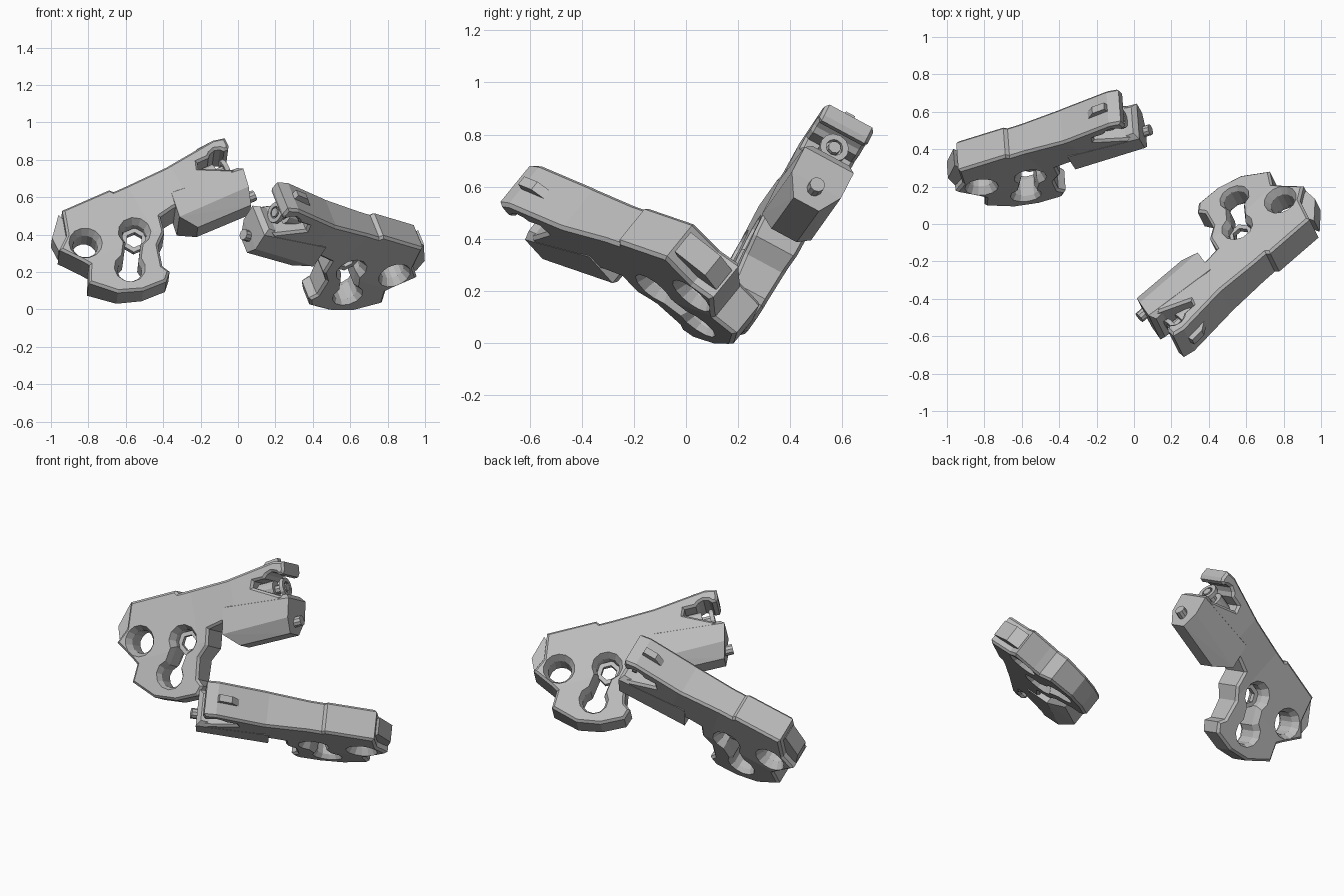
import bpy, bmesh, math
from mathutils import Vector, Matrix

if "Cube" in bpy.data.objects:
    bpy.data.objects.remove(bpy.data.objects["Cube"])

grey = bpy.data.materials.new("plain grey")
grey.use_nodes = True
tone = (0.5, 0.5, 0.5, 1)
grey.diffuse_color = tone
grey.node_tree.nodes["Principled BSDF"].inputs["Base Color"].default_value = tone


def finish(bm, name):
    bmesh.ops.recalc_face_normals(bm, faces=bm.faces)
    mesh = bpy.data.meshes.new(name)
    bm.to_mesh(mesh)
    bm.free()
    mesh.materials.append(grey)
    obj = bpy.data.objects.new(name, mesh)
    bpy.context.collection.objects.link(obj)
    return obj


def loft(layers, name):
    """Join equal-length outlines stacked along the thickness axis."""
    bm = bmesh.new()
    rings = [[bm.verts.new((x, y, z)) for x, y in pts] for z, pts in layers]
    for a, b in zip(rings, rings[1:]):
        for i in range(len(a)):
            j = (i + 1) % len(a)
            bm.faces.new((a[i], a[j], b[j], b[i]))
    bm.faces.new(rings[0])
    bm.faces.new(rings[-1])
    return finish(bm, name)


def hull(points, name):
    """Convex solid from points mirrored across the middle plane."""
    bm = bmesh.new()
    for x, y, z in points:
        for side in (z, -z):
            bm.verts.new((x, y, side))
    bmesh.ops.convex_hull(bm, input=bm.verts)
    bmesh.ops.dissolve_limit(bm, angle_limit=0.02, verts=bm.verts, edges=bm.edges)
    return finish(bm, name)


def rod(x0, x1, y, r, sides, name):
    bm = bmesh.new()
    place = Matrix.Translation(((x0 + x1) / 2, y, 0)) @ Matrix.Rotation(math.pi / 2, 4, 'Y')
    bmesh.ops.create_cone(bm, cap_ends=True, segments=sides, radius1=r, radius2=r,
                          depth=x1 - x0, matrix=place)
    return finish(bm, name)


def ring(centre, major, minor, sides, turn, name):
    """Faceted ring with a square section."""
    bm = bmesh.new()
    loops = []
    for i in range(sides):
        a = math.tau * i / sides
        loops.append([bm.verts.new(Matrix.Translation(centre) @ turn @ Vector(
            ((major + dr) * math.cos(a), (major + dr) * math.sin(a), dz)))
            for dr, dz in ((-minor, -minor), (minor, -minor), (minor, minor), (-minor, minor))])
    for i in range(sides):
        a, b = loops[i], loops[(i + 1) % sides]
        for k in range(4):
            m = (k + 1) % 4
            bm.faces.new((a[k], a[m], b[m], b[k]))
    return finish(bm, name)


def arc(cx, cy, r, start, end, count):
    return [(cx + r * math.cos(start + (end - start) * i / count),
             cy + r * math.sin(start + (end - start) * i / count)) for i in range(count + 1)]


# Frame: side profile, barrel along x, up along y, thickness along z
profile = [(0, 0), (.285, 0), (.3, -.02), (.62, -.018), (.92, .018), (.985, .003),
           (.982, -.046), (.97, -.066), (.945, -.066), (.93, -.048), (.9, -.038),
           (.87, -.048), (.85, -.066), (.784, -.066), (.771, -.1), (.94, -.19), (.9, -.25),
           (.54, -.25), (.454, -.265), (.43, -.356), (.365, -.41), (.33, -.526), (.351, -.57),
           (.307, -.615), (.169, -.61), (.041, -.563), (-.075, -.447), (-.024, -.356),
           (-.047, -.317), (-.125, -.205), (-.05, -.145)]
bm = bmesh.new()
base = bm.faces.new([bm.verts.new((x, y, -1)) for x, y in profile])
top = bmesh.ops.extrude_face_region(bm, geom=[base])["geom"]
bmesh.ops.translate(bm, vec=(0, 0, 2), verts=[g for g in top if isinstance(g, bmesh.types.BMVert)])
for place, normal in (((.38, 0, 0), (1, 0, 0)), ((.64, 0, 0), (1, 0, 0)),
                      ((0, -.335, 0), (0, 1, 0))):
    bmesh.ops.bisect_plane(bm, geom=bm.verts[:] + bm.edges[:] + bm.faces[:],
                           plane_co=place, plane_no=normal)
# The slide widens to the front and the grip narrows to the bottom
half = .092
for v in bm.verts:
    t = min(1, max(0, (v.co.x - .38) / .26))
    s = max(0, (-.335 - v.co.y) / .28)
    v.co.z *= half + .014 * t - .022 * s
bm.normal_update()
rim = [e for e in bm.edges if len(e.link_faces) == 2
       and sum(abs(f.normal.z) > .8 for f in e.link_faces) == 1]
bmesh.ops.bevel(bm, geom=rim, offset=.013, segments=1, affect='EDGES', clamp_overlap=True)
frame = finish(bm, "frame")


def cut_hole(outline):
    """Through hole with a wide chamfer on both sides; outline takes a size factor."""
    wide, tight = outline(1), outline(.74)
    cutter = loft([(-.2, wide), (-half, wide), (-.05, tight),
                   (.05, tight), (half, wide), (.2, wide)], "hole_cutter")
    cutter.hide_render = True
    mod = frame.modifiers.new("hole", 'BOOLEAN')
    mod.object, mod.operation, mod.solver = cutter, 'DIFFERENCE', 'EXACT'
    bpy.context.view_layer.objects.active = frame
    bpy.ops.object.modifier_apply(modifier=mod.name)
    bpy.data.objects.remove(cutter)


def rear_hole(s):
    return arc(.018, -.232, .09 * s, 0, math.tau, 14)[:-1]


def finger_hole(s):
    # Two round lobes joined by a narrow waist
    axis, gap = math.atan2(-.18, -.12), math.radians(38)
    upper = arc(.285, -.288, .088 * s, axis + gap, axis + math.tau - gap, 9)
    lower = arc(.165, -.466, .09 * s, axis - math.pi + gap, axis + math.pi - gap, 9)
    return upper + lower


cut_hole(rear_hole)
cut_hole(finger_hole)
parts = [frame]

# Lower front block with chamfered underside
parts.append(hull([(.57, -.17, .107), (.54, -.318, .107), (.615, -.395, .055), (.965, -.18, .08),
                   (.985, -.21, .107), (.96, -.318, .107), (.935, -.4, .055)], "lower_block"))

# Rear tail, top sight, trigger ring, barrel and guide rod
parts.append(hull([(-.02, 0, .05), (-.118, -.11, .05), (-.122, -.195, .05), (.02, -.15, .05)],
                  "rear_tail"))
parts.append(hull([(.79, 0, .02), (.84, .042, .02), (.915, .048, .02), (.92, 0, .02)],
                  "top_sight"))
parts.append(ring((.285, -.295, 0), .06, .014, 6, Matrix(), "trigger_ring"))
parts.append(rod(.74, .87, -.12, .05, 12, "barrel"))
parts.append(ring((.925, -.125, 0), .045, .012, 12, Matrix.Rotation(math.pi / 2, 4, 'Y'),
                  "muzzle_ring"))
parts.append(rod(.86, .94, -.125, .025, 8, "barrel_tip"))
parts.append(rod(.93, .995, -.332, .03, 10, "guide_rod"))


def pose(forward, side, origin):
    u = Vector(forward).normalized()
    up = Vector(side).cross(u).normalized()
    m = Matrix((u, up, u.cross(up))).transposed().to_4x4()
    return Matrix.Translation(origin) @ m


# Two identical copies lying at different angles
left_pose = pose((-.745, -.645, .222), (-.3, .595, .735), (.963, -.025, .393))
right_pose = pose((.879, .272, .383), (.07, -.878, .475), (-.945, .363, .49))
for part in parts:
    twin = part.copy()
    bpy.context.collection.objects.link(twin)
    twin.name = "left_" + part.name
    part.name = "right_" + part.name
    part.matrix_world = right_pose
    twin.matrix_world = left_pose
